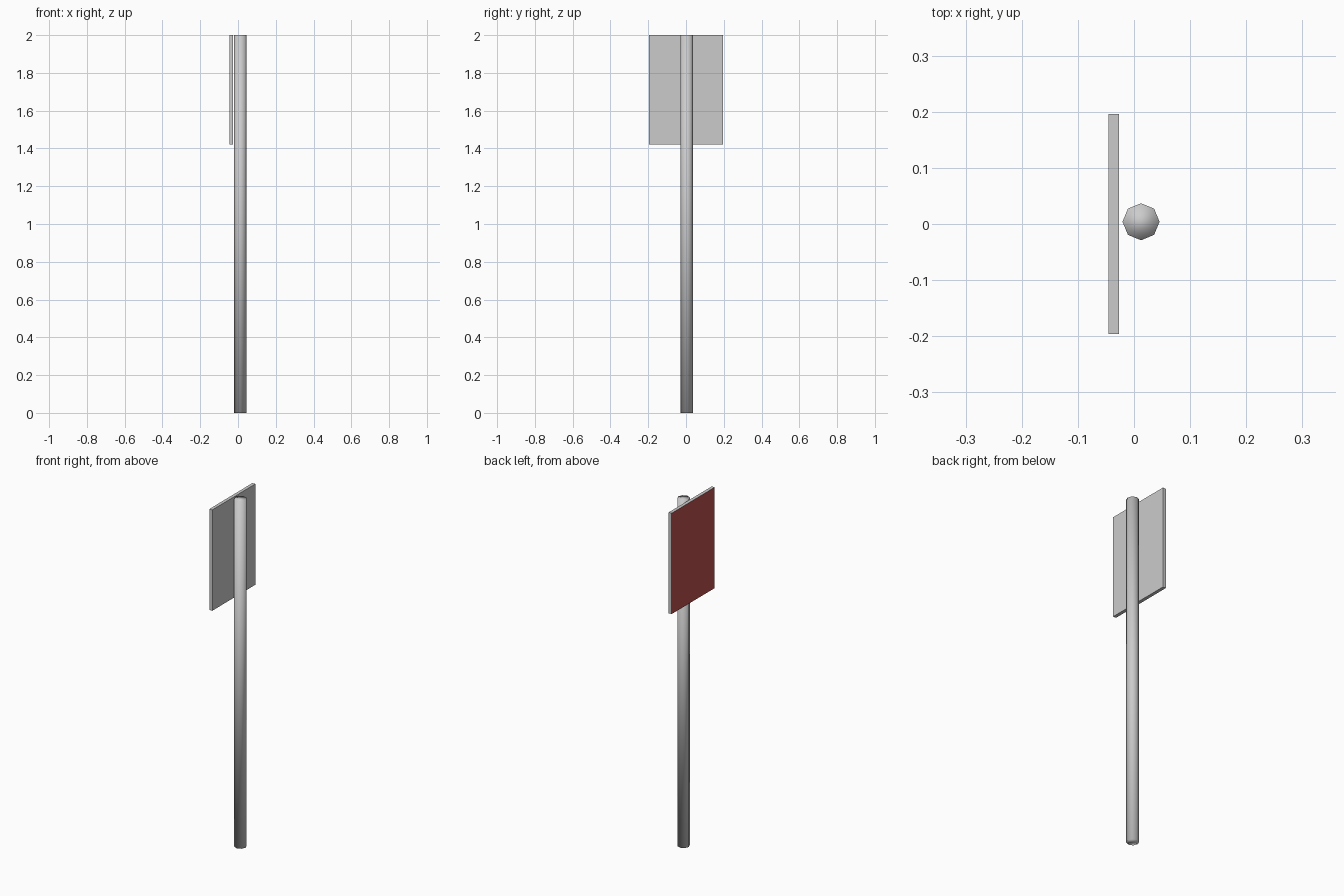
import bpy

if "Cube" in bpy.data.objects:
    bpy.data.objects.remove(bpy.data.objects["Cube"])

TOP = 2.0

# Eight-sided post, smooth shaded
bpy.ops.mesh.primitive_cylinder_add(vertices=8, radius=0.033, depth=TOP,
                                    location=(0.0125, 0.004, TOP / 2))
post = bpy.context.object
post.name = "post"
bpy.ops.object.shade_smooth()

# Thin sign panel standing just clear of the post
x0, x1 = -0.0455, -0.0265
half_width, bottom = 0.196, 1.42
bpy.ops.mesh.primitive_cube_add(
    size=1, location=((x0 + x1) / 2, 0, (bottom + TOP) / 2))
panel = bpy.context.object
panel.name = "sign_panel"
panel.scale = (x1 - x0, 2 * half_width, TOP - bottom)
bpy.ops.object.transform_apply(location=False, rotation=False, scale=True)

# Red sign face on the side away from the post, plain grey elsewhere
grey = bpy.data.materials.new("plain_grey")
grey.diffuse_color = (0.8, 0.8, 0.8, 1)
grey.use_nodes = True
grey.node_tree.nodes["Principled BSDF"].inputs["Base Color"].default_value = grey.diffuse_color
red = bpy.data.materials.new("sign_red")
red.diffuse_color = (0.5, 0.08, 0.07, 1)
red.use_nodes = True
red.node_tree.nodes["Principled BSDF"].inputs["Base Color"].default_value = red.diffuse_color
panel.data.materials.append(grey)
panel.data.materials.append(red)
for face in panel.data.polygons:
    face.material_index = 1 if face.normal.x < -0.9 else 0
